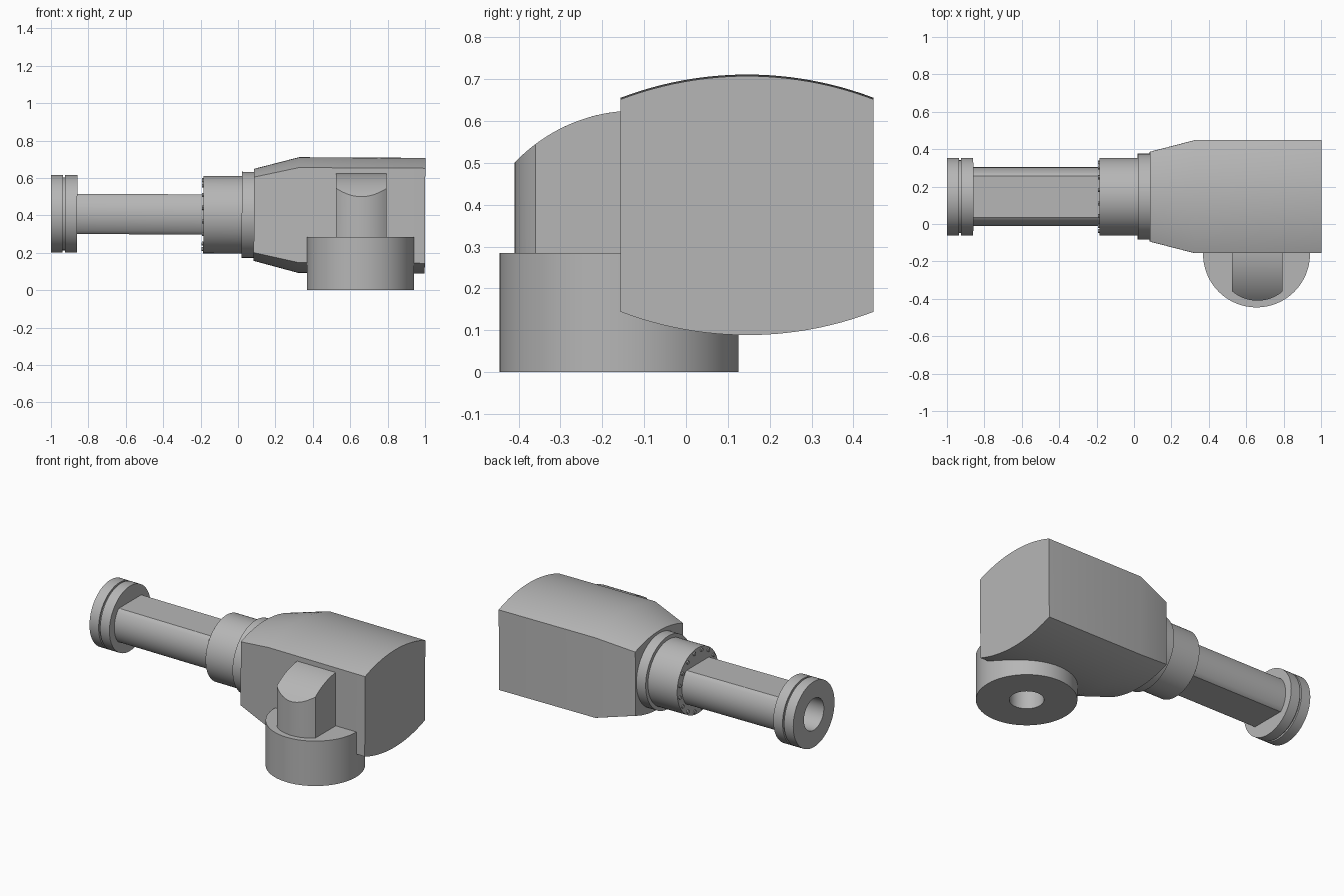
import bpy, bmesh, math

if "Cube" in bpy.data.objects:
    bpy.data.objects.remove(bpy.data.objects["Cube"])

metal = bpy.data.materials.new("grey_metal")
metal.diffuse_color = (0.47, 0.47, 0.47, 1)
metal.use_nodes = True
metal.node_tree.nodes["Principled BSDF"].inputs["Base Color"].default_value = metal.diffuse_color

AXIS = (0, 0.146, 0.4035)      # centre line of the arm
TILT = (0, 0.0055, 0)          # the arm rises very slightly towards -x


def ring(x, r, n=64, cy=0, cz=0, flat=9):
    """Circle around the x axis, optionally cut flat above and below."""
    pts = []
    for i in range(n):
        a = 2 * math.pi * i / n
        z = max(-flat, min(flat, r * math.sin(a)))
        pts.append((x, cy + r * math.cos(a), cz + z))
    return pts


def loft(name, loops, closed=False, loc=AXIS, rot=TILT):
    """Skin equal-length loops; cap both ends or join last to first."""
    bm = bmesh.new()
    rows = [[bm.verts.new(p) for p in loop] for loop in loops]
    pairs = list(zip(rows, rows[1:]))
    if closed:
        pairs.append((rows[-1], rows[0]))
    else:
        bm.faces.new(rows[0])
        bm.faces.new(rows[-1])
    for a, b in pairs:
        n = len(a)
        for i in range(n):
            j = (i + 1) % n
            bm.faces.new((a[i], a[j], b[j], b[i]))
    bmesh.ops.recalc_face_normals(bm, faces=bm.faces)
    mesh = bpy.data.meshes.new(name)
    bm.to_mesh(mesh)
    bm.free()
    mesh.materials.append(metal)
    ob = bpy.data.objects.new(name, mesh)
    bpy.context.collection.objects.link(ob)
    ob.location, ob.rotation_euler = loc, rot
    bpy.ops.object.select_all(action='DESELECT')
    ob.select_set(True)
    bpy.context.view_layer.objects.active = ob
    bpy.ops.object.shade_smooth_by_angle(angle=math.radians(30))
    return ob


# Housing: flat sides, bulged top and bottom, tapered towards the arm
def housing_section(x, s):
    half, edge, peak, n = 0.302, 0.254, 0.3095, 24
    rise = peak - edge
    R = (half * half + rise * rise) / (2 * rise)
    top = []
    for i in range(n + 1):
        y = -half + 2 * half * i / n
        top.append((y, peak - R + math.sqrt(R * R - y * y)))
    pts = top + [(-y, -z) for y, z in top]
    return [(x, y * s, z * s) for y, z in pts]


loft("housing", [housing_section(0.085, 0.795), housing_section(0.325, 1),
                 housing_section(1.0, 1)])

# Stepped collar between housing and arm
loft("collar", [ring(x, r) for x, r in
                [(-0.185, 0.207), (0.02, 0.207), (0.02, 0.23), (0.09, 0.23)]])

# Ring of small bolts on the collar face
for k in range(16):
    a = 2 * math.pi * (k + 0.5) / 16
    cy, cz = 0.187 * math.cos(a), 0.187 * math.sin(a)
    loft("collar_bolt", [ring(x, 0.011, 12, cy, cz) for x in (-0.193, -0.18)])

# Arm tube with flats above and below, bored from the flange end
loft("arm_tube", [ring(-0.55, 0.1), ring(-0.865, 0.1),
                  ring(-0.865, 0.158, flat=0.1075),
                  ring(-0.18, 0.158, flat=0.1075)])

# End flange with a bore and a narrow groove
loft("end_flange", [ring(x, r) for x, r in
                    [(-1.0, 0.1), (-1.0, 0.207), (-0.936, 0.207),
                     (-0.936, 0.195), (-0.925, 0.195), (-0.925, 0.207),
                     (-0.86, 0.207), (-0.86, 0.1)]], closed=True)

# Upright round base with a blind bore underneath
loft("base_drum", [ring(x, r) for x, r in
                   [(0.22, 0.098), (0, 0.098), (0, 0.286), (0.285, 0.286)]],
     loc=(0.655, -0.16, 0), rot=(0, -math.pi / 2, 0))


# Column on the base: rounded front, domed top, joined to the housing side
def column_section(x, back=-0.1, n=20):
    front = -0.203 - math.sqrt(0.207 ** 2 - x * x)
    pts = [(x, back, 0.25), (x, front, 0.25)]
    for i in range(n + 1):
        y = front + (back - front) * i / n
        pts.append((x, y, 0.226 + math.sqrt(0.399 ** 2 - (y + 0.12) ** 2)))
    return pts


loft("column", [column_section(-0.135 + 0.27 * i / 20) for i in range(21)],
     loc=(0.66, 0, 0), rot=(0, 0, 0))
